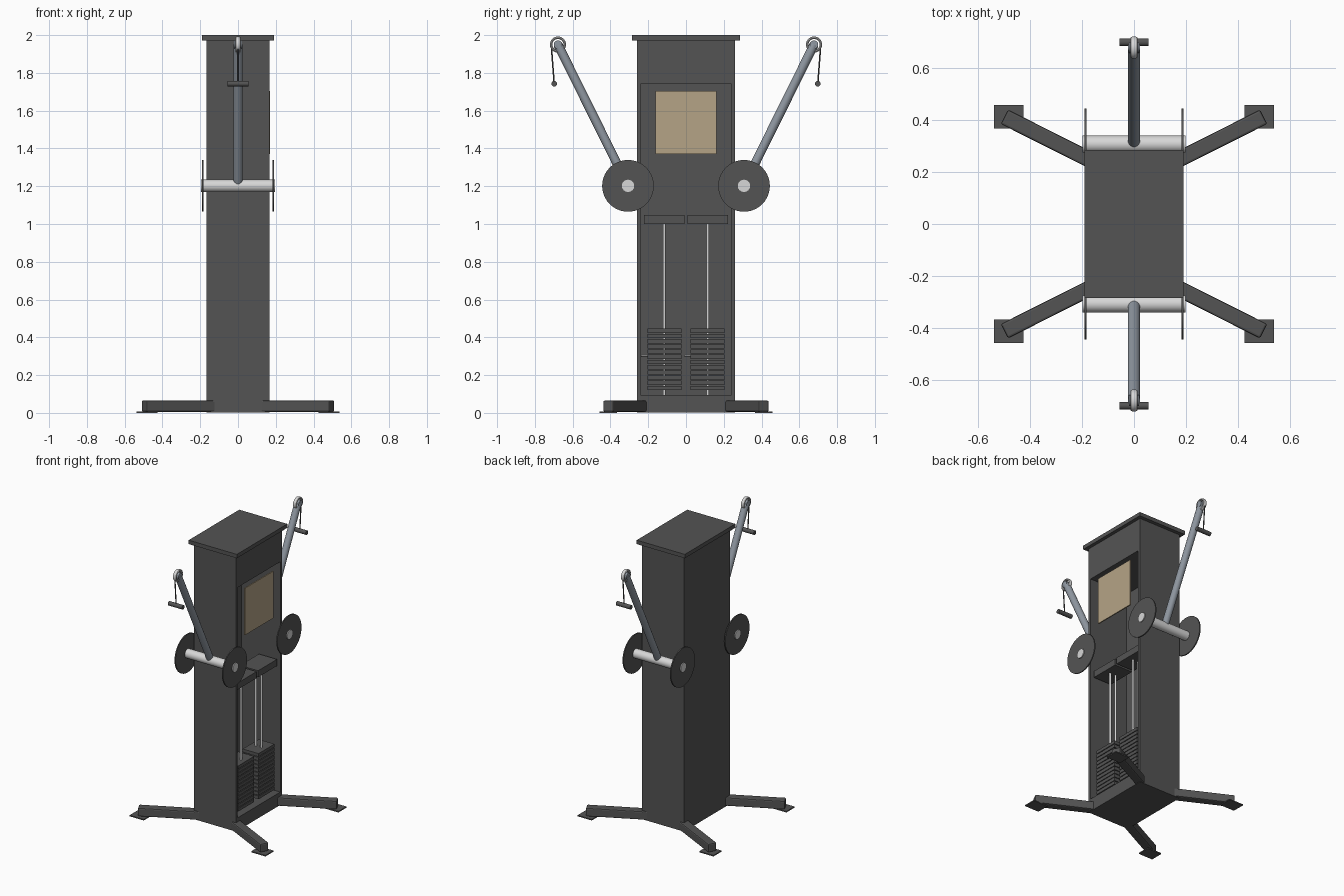
import bpy, bmesh, math
from mathutils import Vector, Matrix

if "Cube" in bpy.data.objects:
    bpy.data.objects.remove(bpy.data.objects["Cube"])


def material(name, rgb):
    m = bpy.data.materials.new(name)
    m.diffuse_color = (*rgb, 1)
    m.use_nodes = True
    m.node_tree.nodes["Principled BSDF"].inputs["Base Color"].default_value = m.diffuse_color
    return m


DARK = material("dark_grey", (0.088, 0.088, 0.088))
STEEL = material("light_steel", (0.68, 0.68, 0.68))
ARM = material("blue_grey", (0.28, 0.315, 0.36))
TAN = material("tan", (0.46, 0.37, 0.24))


def finish(bm, name, mat, smooth=False, bevel=0):
    me = bpy.data.meshes.new(name)
    bm.to_mesh(me)
    bm.free()
    ob = bpy.data.objects.new(name, me)
    bpy.context.collection.objects.link(ob)
    me.materials.append(mat)
    if bevel:
        mod = ob.modifiers.new("bevel", 'BEVEL')
        mod.width = bevel
        mod.segments = 2
    if smooth:
        bpy.ops.object.select_all(action='DESELECT')
        ob.select_set(True)
        bpy.context.view_layer.objects.active = ob
        bpy.ops.object.shade_smooth_by_angle(angle=math.radians(35))
    return ob


def add_box(bm, x, y, z, matrix=Matrix()):
    size = Matrix.Diagonal((x[1] - x[0], y[1] - y[0], z[1] - z[0], 1))
    mid = Vector(((x[0] + x[1]) / 2, (y[0] + y[1]) / 2, (z[0] + z[1]) / 2))
    bmesh.ops.create_cube(bm, size=1, matrix=matrix @ Matrix.Translation(mid) @ size)


def box(name, mat, x, y, z, matrix=Matrix(), bevel=0):
    bm = bmesh.new()
    add_box(bm, x, y, z, matrix)
    return finish(bm, name, mat, bevel=bevel)


def rod(name, mat, a, b, r, sides=16):
    a, b = Vector(a), Vector(b)
    d = b - a
    bm = bmesh.new()
    m = Matrix.Translation((a + b) / 2) @ d.to_track_quat('Z', 'Y').to_matrix().to_4x4()
    bmesh.ops.create_cone(bm, cap_ends=True, segments=sides, radius1=r, radius2=r,
                          depth=d.length, matrix=m)
    return finish(bm, name, mat, smooth=True)


# Hollow column, open on the +x side
bm = bmesh.new()
add_box(bm, (-0.166, 0.166), (-0.259, 0.259), (0.003, 1.976))
bm.normal_update()
opening = next(f for f in bm.faces if f.normal.x > 0.9)
bmesh.ops.inset_region(bm, faces=[opening], thickness=0.027)
for v in opening.verts:
    v.co.z = 1.74 if v.co.z > 1 else 0.095
pocket = bmesh.ops.extrude_discrete_faces(bm, faces=[opening])['faces'][0]
for v in pocket.verts:
    v.co.x = -0.14
bmesh.ops.recalc_face_normals(bm, faces=bm.faces)
finish(bm, "column", DARK)

# Top cap and instruction board
box("top_cap", DARK, (-0.19, 0.19), (-0.285, 0.285), (1.972, 2.0))
box("instruction_board", TAN, (0.161, 0.169), (-0.161, 0.161), (1.37, 1.705))

# Two weight stacks with guide rods, upper blocks and selector pins
for y in (-0.115, 0.115):
    bm = bmesh.new()
    for i in range(12):
        z = 0.12 + i * 0.0276
        add_box(bm, (0.02, 0.145), (y - 0.09, y + 0.09), (z, z + 0.0226))
    finish(bm, "weight_stack", DARK)
    box("upper_block", DARK, (0.01, 0.153), (y - 0.107, y + 0.107), (1.0, 1.047))
    for x in (0.06, 0.105):
        rod("guide_rod", STEEL, (x, y, 0.095), (x, y, 1.0), 0.008, 12)
    rod("selector_pin", STEEL, (0.083, y - 0.122, 0.303), (0.083, y, 0.303), 0.006, 10)

# Splayed legs with flat foot pads
for sx in (-1, 1):
    for sy in (-1, 1):
        tip = Vector((0.498 * sx, 0.412 * sy, 0))
        turn = Matrix.Rotation(math.atan2(0.155 * sy, 0.308 * sx), 4, 'Z')
        box("leg", DARK, (-0.42, 0), (-0.031, 0.031), (0.006, 0.066),
            Matrix.Translation(tip) @ turn, bevel=0.008)
        xs = sorted((0.425 * sx, 0.537 * sx))
        ys = sorted((0.366 * sy, 0.457 * sy))
        box("foot_pad", DARK, xs, ys, (0, 0.008))

# Swing arms at both ends
for s in (-1, 1):
    py, pz = 0.307 * s, 1.202
    tip = Vector((0, 0.678 * s, 1.95))
    rod("axle", STEEL, (-0.197, py, pz), (0.197, py, pz), 0.033, 16)
    for x in (-0.187, 0.187):
        rod("pivot_disc", DARK, (x - 0.004, py, pz), (x + 0.004, py, pz), 0.137, 40)
    rod("swing_arm", ARM, (0, py, pz), tip, 0.024, 20)

    # Pulley ring at the arm tip, swept around the x axis
    bm = bmesh.new()
    n = 28
    rings = []
    for i in range(n):
        a = 2 * math.pi * i / n
        rings.append([bm.verts.new(tip + Vector((
            0.014 * math.cos(b),
            (0.036 + 0.007 * math.sin(b)) * math.cos(a),
            (0.036 + 0.007 * math.sin(b)) * math.sin(a))))
            for b in (2 * math.pi * k / 10 for k in range(10))])
    for i in range(n):
        p, q = rings[i], rings[(i + 1) % n]
        for k in range(10):
            m = (k + 1) % 10
            bm.faces.new((p[k], p[m], q[m], q[k]))
    bmesh.ops.recalc_face_normals(bm, faces=bm.faces)
    finish(bm, "pulley_ring", STEEL, smooth=True)
    rod("pulley_hub", ARM, tip - Vector((0.02, 0, 0)), tip + Vector((0.02, 0, 0)), 0.022, 20)

    # Cable and hand grip
    rod("cable", DARK, (0, 0.712 * s, 1.93), (0, 0.698 * s, 1.745), 0.004, 8)
    rod("hand_grip", DARK, (-0.056, 0.698 * s, 1.743), (0.056, 0.698 * s, 1.743), 0.015, 16)
